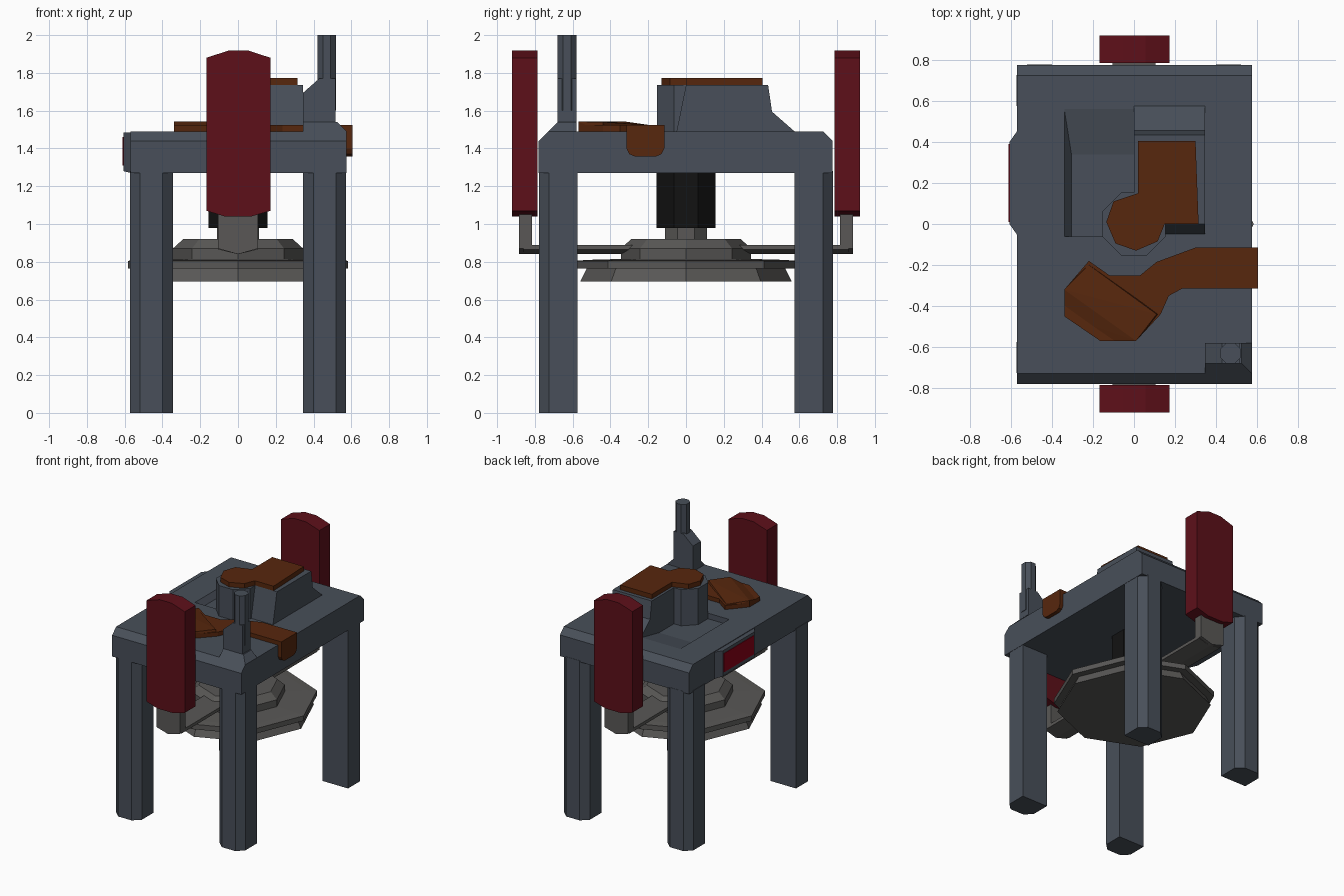
import bpy, bmesh
from math import sin, cos, pi

if "Cube" in bpy.data.objects:
    bpy.data.objects.remove(bpy.data.objects["Cube"])

def mat(name, c):
    m = bpy.data.materials.new(name)
    m.diffuse_color = (*c, 1)
    m.use_nodes = True
    m.node_tree.nodes["Principled BSDF"].inputs["Base Color"].default_value = m.diffuse_color
    return m

STEEL = mat("blue_grey", (0.065, 0.078, 0.10))
RED = mat("dark_red", (0.11, 0.005, 0.01))
LAMP = mat("lamp_red", (0.25, 0.0, 0.008))
BROWN = mat("brown", (0.095, 0.02, 0.004))
METAL = mat("metal_grey", (0.10, 0.097, 0.093))
BLACK = mat("black", (0.006, 0.006, 0.006))

def finish(name, bm, m):
    bmesh.ops.recalc_face_normals(bm, faces=bm.faces)
    me = bpy.data.meshes.new(name)
    bm.to_mesh(me)
    bm.free()
    ob = bpy.data.objects.new(name, me)
    bpy.context.collection.objects.link(ob)
    if m:
        me.materials.append(m)
    return ob

def prism(name, pts, axis, a, b, m):
    """Extrude a 2D outline along an axis; outline is (y,z), (x,z) or (x,y)."""
    bm = bmesh.new()
    def put(p, t):
        v = list(p)
        v.insert("xyz".index(axis), t)
        return bm.verts.new(v)
    lo, hi = [put(p, a) for p in pts], [put(p, b) for p in pts]
    bm.faces.new(lo)
    bm.faces.new(hi)
    for i in range(len(pts)):
        j = (i + 1) % len(pts)
        bm.faces.new((lo[i], lo[j], hi[j], hi[i]))
    return finish(name, bm, m)

def hull(name, pts, m):
    bm = bmesh.new()
    for p in pts:
        bm.verts.new(p)
    r = bmesh.ops.convex_hull(bm, input=bm.verts)
    bmesh.ops.dissolve_limit(bm, angle_limit=0.01, verts=bm.verts, edges=bm.edges)
    return finish(name, bm, m)

def lathe(name, prof, turn, m, n=8, c=(0, 0)):
    bm = bmesh.new()
    rings = [[bm.verts.new((c[0] + r * cos(2 * pi * i / n + turn), c[1] + r * sin(2 * pi * i / n + turn), z))
              for i in range(n)] for r, z in prof]
    for p, q in zip(rings, rings[1:]):
        for i in range(n):
            j = (i + 1) % n
            bm.faces.new((p[i], p[j], q[j], q[i]))
    bm.faces.new(rings[0])
    bm.faces.new(rings[-1])
    return finish(name, bm, m)

# Table top with bevelled front and back edges and a shallow basin
table = prism("table_top", [(-.78, 1.27), (-.78, 1.44), (-.73, 1.49), (.725, 1.49), (.775, 1.44), (.775, 1.27)],
              "x", -.57, .575, STEEL)
basin = hull("basin_cutter", [(-.34, .56, 1.49), (-.34, -.06, 1.49), (-.305, .34, 1.445), (-.305, -.06, 1.445),
                              (.1, .56, 1.49), (.1, .34, 1.445), (.1, -.06, 1.445)]
             + [(x, y, 1.6) for x in (-.34, .1) for y in (-.06, .56)], STEEL)
mod = table.modifiers.new("basin", "BOOLEAN")
mod.operation, mod.object, mod.solver = "DIFFERENCE", basin, "EXACT"
bpy.context.view_layer.objects.active = table
bpy.ops.object.modifier_apply(modifier=mod.name)
bpy.data.objects.remove(basin)

# Legs: outer face has both corners chamfered
for sx, xn in ((-1, "left"), (1, "right")):
    for sy, yn in ((-1, "front"), (1, "back")):
        leg = [(.345, .575), (.345, .725), (.40, .777), (.52, .777), (.573, .725), (.573, .575)]
        prism(f"{yn}_{xn}_leg", [(sx * x, sy * y) for x, y in leg], "z", 0, 1.28, STEEL)

# Side lamp on the left edge
hull("lamp_housing", [(-.565, y, z) for y in (-.06, .46) for z in (1.27, 1.485)]
     + [(-.607, y, z) for y in (0, .40) for z in (1.28, 1.485)], STEEL)
prism("lamp_face", [(.01, 1.31), (.39, 1.31), (.39, 1.46), (.01, 1.46)], "x", -.611, -.6, LAMP)

# Raised housing on top: round turret and stepped block
lathe("turret", [(.165, 1.44), (.165, 1.735)], pi / 8, STEEL)
hull("block", [(x, y, z) for x in (0, .345) for y, z in
               ((-.06, 1.44), (0, 1.735), (.435, 1.735), (.455, 1.595), (.455, 1.44))], STEEL)
hull("block_back_slope", [(x, y, z) for x in (0, .345) for y, z in
                          ((.44, 1.44), (.44, 1.60), (.455, 1.595), (.575, 1.49), (.575, 1.44))], STEEL)
prism("cap", [(.02, .405), (.30, .405), (.315, 0), (.15, 0), (.115, -.085), (.01, -.13), (-.09, -.095),
              (-.135, .01), (-.10, .11), (.02, .15)], "z", 1.73, 1.772, BROWN)

# Corner stack: sloped base, shoulder and pipe
hull("stack_base", [(x, y, z) for x in (.345, .575) for y, z in ((-.78, 1.42), (-.78, 1.44), (-.58, 1.42), (-.58, 1.49),
                                                                 (-.73, 1.49))]
     + [(x, y, 1.54) for x in (.345, .525) for y in (-.68, -.58)], STEEL)
prism("stack_shoulder", [(.345, 1.5), (.345, 1.695), (.43, 1.77), (.515, 1.77), (.515, 1.5)], "y", -.68, -.58, STEEL)
lathe("stack_pipe", [(.054, 1.6), (.054, 2.0)], pi / 8, STEEL, c=(.47, -.63))

# Spill running over the right edge
prism("spill", [(.605, -.115), (.30, -.115), (.11, -.185), (.03, -.25), (-.12, -.25), (-.22, -.18), (-.34, -.32),
                (-.34, -.45), (-.165, -.57), (.01, -.57), (.13, -.44), (.17, -.35), (.235, -.315), (.605, -.315)],
      "z", 1.48, 1.523, BROWN)
hull("spill_blob", [(x, y, 1.48) for x, y in ((-.22, -.18), (-.34, -.32), (-.34, -.45), (-.165, -.57), (.01, -.57),
                                              (.13, -.44))]
     + [(-.34, -.32, 1.542), (.01, -.57, 1.542), (.11, -.44, 1.54), (-.22, -.2, 1.525),
        (-.34, -.45, 1.51), (-.165, -.57, 1.51)], BROWN)
prism("spill_drip", [(-.315, 1.523), (-.315, 1.40), (-.30, 1.37), (-.27, 1.357), (-.16, 1.357), (-.13, 1.37),
                     (-.115, 1.40), (-.115, 1.523)], "x", .57, .605, BROWN)

# Suspended dish, axle and motor
lathe("dish", [(.56, .695), (.525, .765), (.583, .765), (.583, .805), (.52, .81), (.345, .815), (.345, .87),
               (.29, .92), (.1, .92)], 0, METAL)
lathe("axle", [(.12, .90), (.12, 1.0)], pi / 8, METAL)
lathe("motor", [(.168, .98), (.168, 1.28)], pi / 8, BLACK)

# Bent arms carrying the red paddles, front and back
for s, n in ((-1, "front"), (1, "back")):
    prism(f"{n}_paddle", [(-.168, 1.07), (-.07, 1.04), (.07, 1.04), (.172, 1.07), (.172, 1.88), (.055, 1.918),
                          (-.05, 1.918), (-.168, 1.88)], "y", s * .785, s * .92, RED)
    hull(f"{n}_arm_upright", [(x, s * y, z) for x, z in ((-.105, 1.1), (.105, 1.1), (-.105, .87), (.105, .87), (0, .84))
                              for y in (.815, .885)], METAL)
    prism(f"{n}_arm", [(-.105, .89), (.105, .89), (.105, .865), (0, .84), (-.105, .865)],
          "y", s * .2, s * .86, METAL)
